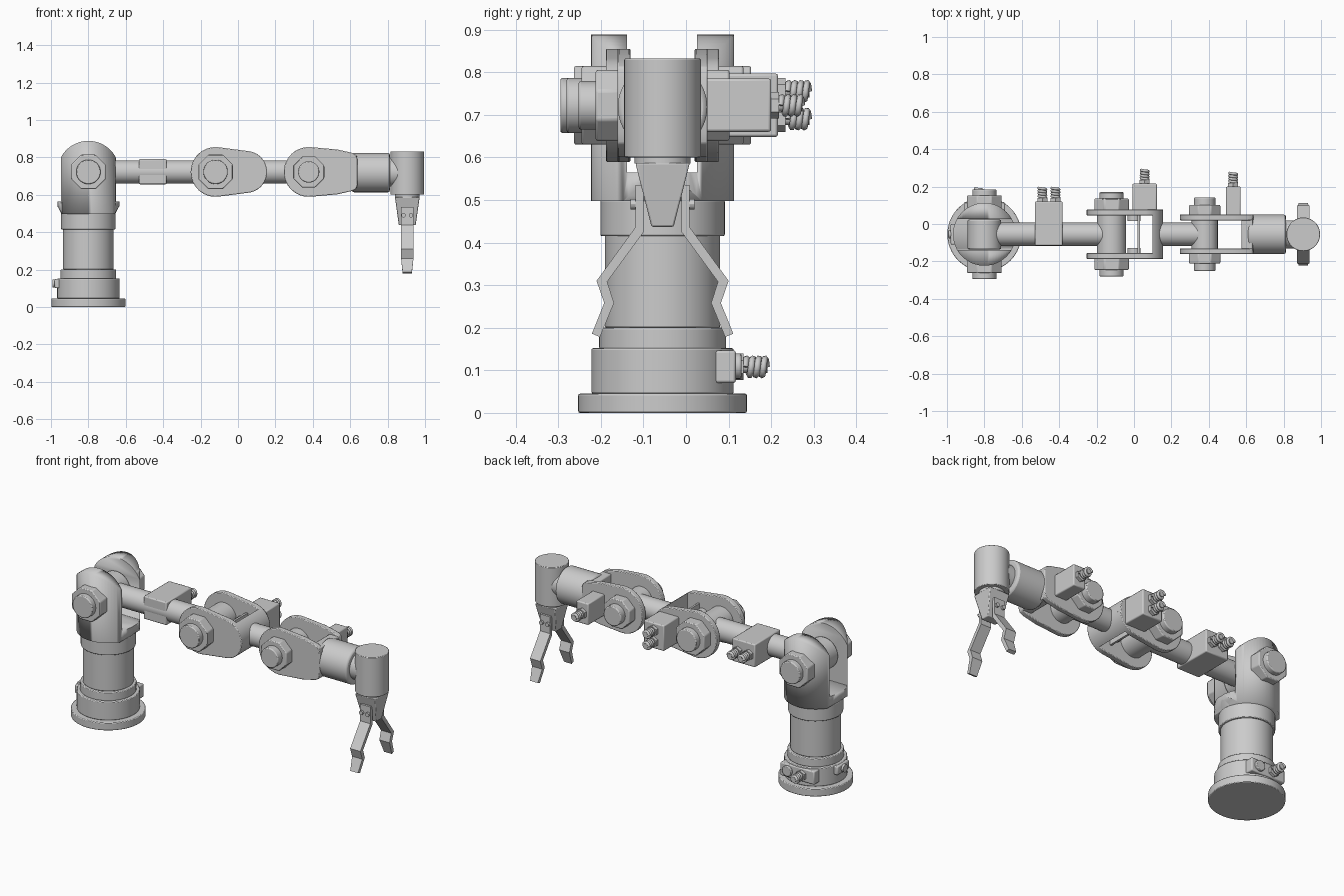
import bpy, bmesh, math
from mathutils import Matrix, Vector

if "Cube" in bpy.data.objects:
    bpy.data.objects.remove(bpy.data.objects["Cube"])

CY, CZ = -0.055, 0.722      # arm centre line
BX = -0.8                   # base centre
ROT = {'x': Matrix.Rotation(math.pi / 2, 4, 'Y'),
       'y': Matrix.Rotation(-math.pi / 2, 4, 'X'), 'z': Matrix()}


def finish(name, bm, bevel=0):
    bmesh.ops.recalc_face_normals(bm, faces=bm.faces)
    me = bpy.data.meshes.new(name)
    bm.to_mesh(me)
    bm.free()
    ob = bpy.data.objects.new(name, me)
    bpy.context.collection.objects.link(ob)
    if bevel:
        m = ob.modifiers.new("bevel", 'BEVEL')
        m.width, m.segments, m.limit_method = bevel, 2, 'ANGLE'
    bpy.ops.object.select_all(action='DESELECT')
    ob.select_set(True)
    bpy.context.view_layer.objects.active = ob
    bpy.ops.object.shade_smooth_by_angle(angle=math.radians(30))
    return ob


def rod(name, axis, p, lo, hi, r, sides=48, bevel=0, spin=0, r2=None):
    """Cylinder along axis from lo to hi; p gives the other two coordinates."""
    bm = bmesh.new()
    bmesh.ops.create_cone(bm, cap_ends=True, segments=sides, radius1=r,
                          radius2=r if r2 is None else r2, depth=hi - lo)
    c = (lo + hi) / 2
    loc = {'x': (c, p[0], p[1]), 'y': (p[0], c, p[1]), 'z': (p[0], p[1], c)}[axis]
    bmesh.ops.transform(bm, verts=bm.verts, matrix=Matrix.Translation(loc) @ ROT[axis]
                        @ Matrix.Rotation(spin, 4, 'Z'))
    return finish(name, bm, bevel)


def block(name, x, y, z, bevel=0.006):
    bm = bmesh.new()
    bmesh.ops.create_cube(bm, size=1)
    for v in bm.verts:
        v.co = [(a + b) / 2 + c * (b - a) for (a, b), c in zip((x, y, z), v.co)]
    return finish(name, bm, bevel)


def prism(name, axis, pts, lo, hi, bevel=0):
    """Extrude (x, z) points along y, or (y, z) points along x."""
    bm = bmesh.new()
    at = lambda p, d: (d, p[0], p[1]) if axis == 'x' else (p[0], d, p[1])
    a = [bm.verts.new(at(p, lo)) for p in pts]
    b = [bm.verts.new(at(p, hi)) for p in pts]
    bm.faces.new(a)
    bm.faces.new(b[::-1])
    for i in range(len(pts)):
        j = (i + 1) % len(pts)
        bm.faces.new((a[i], a[j], b[j], b[i]))
    return finish(name, bm, bevel)


def arc(cx, cz, r, a0, a1, n=24):
    return [(cx + r * math.cos(math.radians(a0 + (a1 - a0) * i / n)),
             cz + r * math.sin(math.radians(a0 + (a1 - a0) * i / n))) for i in range(n + 1)]


def boolean(ob, cutter, op):
    m = ob.modifiers.new("cut", 'BOOLEAN')
    m.operation, m.object = op, cutter
    bpy.context.view_layer.objects.active = ob
    bpy.ops.object.modifier_move_to_index(modifier=m.name, index=0)
    bpy.ops.object.modifier_apply(modifier=m.name)
    bpy.data.objects.remove(cutter)


def cable(name, x, y, z, length):
    """Hex gland with a coiled strain relief pointing to the back."""
    rod(name + "_gland", 'y', (x, z), y - 0.005, y + 0.018, 0.031, 6)
    rod(name + "_core", 'y', (x, z), y, y + length - 0.006, 0.014, 16)
    cu = bpy.data.curves.new(name + "_coil", 'CURVE')
    cu.dimensions, cu.bevel_depth, cu.bevel_resolution, cu.use_fill_caps = '3D', 0.008, 1, True
    sp = cu.splines.new('POLY')
    n, turns = 56, 3.5
    sp.points.add(n)
    for i in range(n + 1):
        a = 2 * math.pi * turns * i / n
        sp.points[i].co = (x + 0.019 * math.cos(a), y + 0.022 + (length - 0.03) * i / n,
                           z + 0.019 * math.sin(a), 1)
    bpy.context.collection.objects.link(bpy.data.objects.new(name + "_coil", cu))


def pivot(name, x, inner, mid, outer, r_oct=0.1, r_cap=0.065):
    """Octagonal hub and round cap on both sides of a joint."""
    for s, side in ((-1, "front"), (1, "back")):
        for part, a, b, r, n in (("hub", inner - 0.01, mid, r_oct, 8), ("cap", mid - 0.005, outer, r_cap, 40)):
            lo, hi = sorted((CY + s * a, CY + s * b))
            rod(f"{name}_{part}_{side}", 'y', (x, CZ), lo, hi, r, n, 0.005, math.pi / 8)


# base and column
for nm, lo, hi, r in (("base_flange", 0, 0.045, 0.198), ("base_drum", 0.045, 0.152, 0.167),
                      ("column_ring", 0.15, 0.2, 0.149), ("column", 0.2, 0.42, 0.135),
                      ("column_collar", 0.415, 0.5, 0.146)):
    rod(nm, 'z', (BX, CY), lo, hi, r, 64, 0.004)

# base connector boxes
block("base_rear_box", (-0.91, -0.69), (0.03, 0.117), (0.07, 0.147))
rod("base_rear_plug", 'y', (-0.74, 0.11), 0.11, 0.13, 0.03, 24, 0.004)
cable("base_cable", -0.83, 0.117, 0.108, 0.08)
block("base_side_box", (-0.98, -0.93), (-0.11, 0.0), (0.1, 0.15))
rod("base_side_plug", 'x', (CY, 0.125), -0.993, -0.97, 0.022, 20)

# shoulder: cylinder trimmed to a rounded outline, slotted for the arm
head = rod("shoulder_head", 'z', (BX, CY), 0.495, 0.92, 0.168, 64)
outline = arc(BX, CZ, 0.166, 0, 180, 32) + [(BX - 0.166, 0.54), (BX - 0.14, 0.497),
                                           (BX + 0.14, 0.497), (BX + 0.166, 0.54)]
boolean(head, prism("trim", 'y', outline, -0.4, 0.3), 'INTERSECT')
boolean(head, block("slot", (-1.1, -0.5), (-0.138, 0.026), (0.565, 1), 0), 'DIFFERENCE')
rod("shoulder_neck", 'z', (BX, CY), 0.49, 0.54, 0.14, 64, 0, 0, 0.166)
rod("shoulder_barrel", 'y', (BX, CZ), -0.135, 0.023, 0.09, 48, 0.006)
pivot("shoulder", BX, 0.15, 0.208, 0.24)

# upper arm with cable box
rod("upper_arm", 'x', (CY, CZ), BX, -0.12, 0.062)
block("upper_arm_box", (-0.53, -0.382), (-0.115, 0.12), (0.656, 0.79))
for i, x in enumerate((-0.49, -0.42)):
    cable(f"upper_arm_cable_{i}", x, 0.12, CZ, 0.08)

# elbow fork
EX = -0.12
fork = arc(EX, CZ, 0.133, 85, 275) + arc(0.043, CZ, 0.112, -80, 80)
for s, side in ((-1, "front"), (1, "back")):
    lo, hi = sorted((CY + s * 0.1, CY + s * 0.133))
    prism(f"elbow_plate_{side}", 'y', fork, lo, hi, 0.004)
    lo, hi = sorted((CY + s * 0.072, CY + s * 0.101))
    rod(f"elbow_stop_{side}", 'y', (0.0, CZ), lo, hi, 0.035, 24)
prism("elbow_bridge", 'y', arc(0.043, CZ, 0.112, -60, 60), CY - 0.11, CY + 0.11)
block("elbow_web", (0.02, 0.032), (CY - 0.1, CY + 0.1), (0.66, 0.78), 0)
rod("elbow_barrel", 'y', (EX, CZ), CY - 0.1, CY + 0.1, 0.078)
pivot("elbow", EX, 0.133, 0.19, 0.225)
block("elbow_box", (-0.008, 0.122), (0.07, 0.216), (0.648, 0.797))
for i, z in enumerate((0.69, 0.755)):
    cable(f"elbow_cable_{i}", 0.057, 0.216, z, 0.08)

# forearm and wrist fork
WX = 0.378
rod("forearm", 'x', (CY, CZ), 0.12, WX, 0.062)
half = [(0.53, 0.12), (0.61, 0.102), (0.632, 0.09), (0.64, 0.065)]
fork = arc(WX, CZ, 0.133, 85, 275) + [(x, CZ - z) for x, z in half] + \
       [(x, CZ + z) for x, z in half[::-1]]
for s, side in ((-1, "front"), (1, "back")):
    lo, hi = sorted((CY + s * 0.075, CY + s * 0.106))
    prism(f"wrist_plate_{side}", 'y', fork, lo, hi, 0.004)
block("wrist_bridge", (0.575, 0.635), (CY - 0.09, CY + 0.09), (CZ - 0.09, CZ + 0.09))
rod("wrist_barrel", 'y', (WX, CZ), CY - 0.077, CY + 0.077, 0.07)
pivot("wrist", WX, 0.106, 0.157, 0.197, 0.09, 0.057)
block("wrist_box", (0.492, 0.57), (0.04, 0.2), (0.66, 0.785))
cable("wrist_cable", 0.53, 0.2, CZ, 0.08)

# tool roll barrel and vertical hand cylinder
TX = 0.905
rod("roll_barrel", 'x', (CY, CZ - 0.004), 0.61, 0.812, 0.105, 64, 0.01)
rod("roll_neck", 'x', (CY, CZ - 0.004), 0.8, 0.87, 0.075)
rod("hand_cylinder", 'z', (TX, CY), 0.6, 0.832, 0.09, 64, 0.003)
rod("hand_ring", 'z', (TX, CY), 0.585, 0.602, 0.066)

# gripper: tapered body, finger lugs with bolts and bent fingers
bm = bmesh.new()
bmesh.ops.create_cube(bm, size=2)
for v in bm.verts:
    top = v.co.z > 0
    v.co = (TX + v.co.x * (0.066 if top else 0.045), CY + v.co.y * (0.064 if top else 0.026),
            0.587 if top else 0.437)
finish("gripper_body", bm, 0.004)
finger = [(0.045, 0.535), (0.063, 0.535), (0.063, 0.437), (0.155, 0.31), (0.137, 0.258),
          (0.166, 0.186), (0.147, 0.178), (0.114, 0.258), (0.13, 0.308), (0.045, 0.424)]
for s, side in ((-1, "front"), (1, "back")):
    f = prism(f"finger_{side}", 'x', [(CY + s * y, z) for y, z in finger], 0.872, 0.938)
    # taper the finger tips
    for v in f.data.vertices:
        if v.co.z < 0.2:
            v.co.x = TX + (v.co.x - TX) * 0.75
    for i, x in enumerate((0.885, 0.925)):
        lo, hi = sorted((CY + s * 0.055, CY + s * 0.075))
        rod(f"finger_bolt_{side}_{i}", 'y', (x, 0.49), lo, hi, 0.012, 12)
